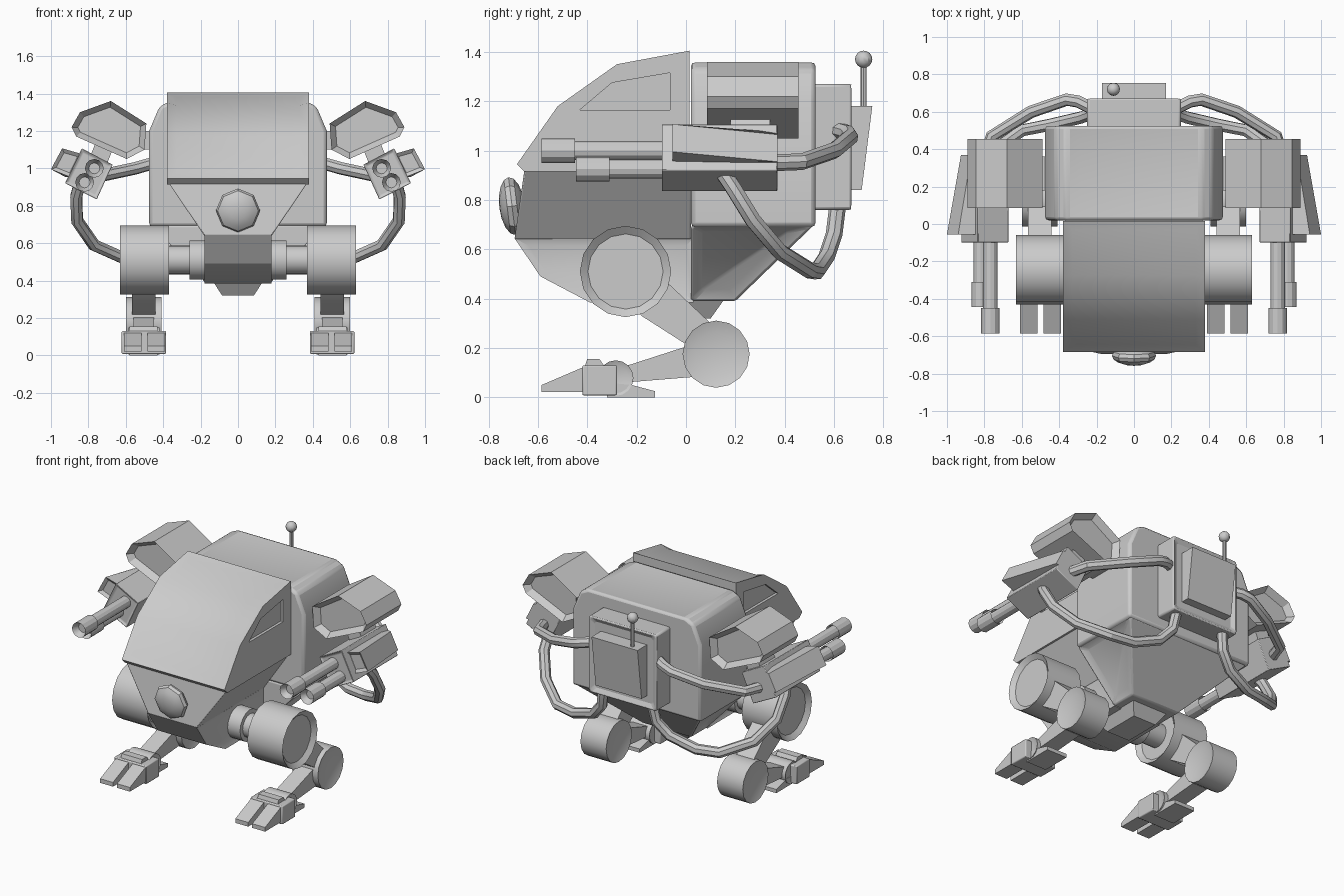
import bpy, bmesh, math
from mathutils import Vector, Matrix

if "Cube" in bpy.data.objects:
    bpy.data.objects.remove(bpy.data.objects["Cube"])

grey = bpy.data.materials.new("plain_grey")
grey.use_nodes = True
grey.diffuse_color = (0.6, 0.6, 0.6, 1)
grey.node_tree.nodes["Principled BSDF"].inputs["Base Color"].default_value = (0.6, 0.6, 0.6, 1)


def finish(name, bm, mirror=False, bevel=0):
    bmesh.ops.recalc_face_normals(bm, faces=bm.faces)
    mesh = bpy.data.meshes.new(name)
    bm.to_mesh(mesh)
    bm.free()
    mesh.materials.append(grey)
    ob = bpy.data.objects.new(name, mesh)
    bpy.context.collection.objects.link(ob)
    if bevel:
        mod = ob.modifiers.new("bevel", 'BEVEL')
        mod.width, mod.segments, mod.limit_method = bevel, 2, 'ANGLE'
    if mirror:
        ob.modifiers.new("mirror", 'MIRROR')
    return ob


def panel(bm, rule, width, depth):
    """Sink an inset panel into the faces whose normal passes the rule."""
    bmesh.ops.recalc_face_normals(bm, faces=bm.faces)
    bm.normal_update()
    faces = [f for f in bm.faces if rule(f.normal)]
    bmesh.ops.inset_region(bm, faces=faces, thickness=width, depth=-depth, use_even_offset=True)


def loft(name, ring_a, ring_b, mirror=False, bevel=0, panels=()):
    """Solid between two matching rings of 3D points."""
    bm = bmesh.new()
    a = [bm.verts.new(p) for p in ring_a]
    b = [bm.verts.new(p) for p in ring_b]
    bm.faces.new(a)
    bm.faces.new(b)
    for i in range(len(a)):
        j = (i + 1) % len(a)
        bm.faces.new((a[i], a[j], b[j], b[i]))
    for rule, width, depth in panels:
        panel(bm, rule, width, depth)
    return finish(name, bm, mirror, bevel)


def along_x(name, pts, x0, x1, **kw):
    return loft(name, [(x0, y, z) for y, z in pts], [(x1, y, z) for y, z in pts], **kw)


def along_y(name, pts, y0, y1, **kw):
    return loft(name, [(x, y0, z) for x, z in pts], [(x, y1, z) for x, z in pts], **kw)


def box(name, x0, x1, y0, y1, z0, z1, **kw):
    return along_x(name, [(y0, z0), (y1, z0), (y1, z1), (y0, z1)], x0, x1, **kw)


def rect(half, y0, y1, z):
    return [(-half, y0, z), (half, y0, z), (half, y1, z), (-half, y1, z)]


def cylinder(name, p, q, r, sides=16, mirror=True, rim=0, sink=0.02):
    p, q = Vector(p), Vector(q)
    d = q - p
    place = Matrix.Translation((p + q) / 2) @ d.to_track_quat('Z', 'Y').to_matrix().to_4x4()
    bm = bmesh.new()
    bmesh.ops.create_cone(bm, cap_ends=True, segments=sides, radius1=r, radius2=r,
                          depth=d.length, matrix=place)
    if rim:
        panel(bm, lambda n: abs(n.dot(d.normalized())) > 0.9, rim, sink)
    return finish(name, bm, mirror)


def ball(name, centre, scale, sides, rings, turn=0):
    place = (Matrix.Translation(centre) @ Matrix.Rotation(turn, 4, 'X')
             @ Matrix.Diagonal((*scale, 1)))
    bm = bmesh.new()
    bmesh.ops.create_uvsphere(bm, u_segments=sides, v_segments=rings, radius=1, matrix=place)
    return finish(name, bm)


def hose(name, pts, r):
    cu = bpy.data.curves.new(name, 'CURVE')
    cu.dimensions, cu.bevel_depth, cu.bevel_resolution = '3D', r, 2
    cu.use_fill_caps = True
    sp = cu.splines.new('POLY')
    sp.points.add(len(pts) - 1)
    for point, co in zip(sp.points, pts):
        point.co = (*co, 1)
    tmp = bpy.data.objects.new(name, cu)
    bpy.context.collection.objects.link(tmp)
    bpy.context.view_layer.update()
    mesh = bpy.data.meshes.new_from_object(
        tmp.evaluated_get(bpy.context.evaluated_depsgraph_get()))
    bm = bmesh.new()
    bm.from_mesh(mesh)
    bpy.data.objects.remove(tmp)
    finish(name, bm, mirror=True)


# Cockpit: canopy with sunken windscreen and side windows
canopy = along_x("canopy", [(0.015, 1.405), (-0.28, 1.35), (-0.52, 1.18), (-0.685, 0.945),
                            (-0.655, 0.915), (0.015, 0.915)], -0.38, 0.38,
                 panels=[(lambda n: n.z > 0.3, 0.05, 0.015)])
cutter = along_x("window_cutter", [(-0.43, 1.165), (-0.3, 1.275), (-0.065, 1.315), (-0.065, 1.165)],
                 0.362, 0.45, mirror=True)
cutter.hide_render = True
cutter.hide_set(True)
cut = canopy.modifiers.new("windows", 'BOOLEAN')
cut.object, cut.operation, cut.solver = cutter, 'DIFFERENCE', 'EXACT'

# Nose section, chin and keel
loft("nose_hull", rect(0.37, -0.655, 0.02, 0.92), rect(0.18, -0.695, 0.02, 0.64), bevel=0.006)
along_x("chin", [(-0.695, 0.645), (-0.59, 0.49), (-0.39, 0.385), (0.03, 0.385), (0.03, 0.645)],
        -0.18, 0.18, panels=[(lambda n: abs(n.x) > 0.9, 0.03, 0.012)])
loft("keel", rect(0.13, -0.2, 0.15, 0.39), rect(0.085, -0.15, 0.1, 0.32))
ball("nose_lens", (0, -0.705, 0.775), (0.118, 0.118, 0.052), 8, 8, math.radians(97))

# Rear body with roof panel, and the tapered hull below it
half = [(0.475, 0.69), (0.475, 1.2), (0.42, 1.33), (0.36, 1.36)]
along_y("rear_body", half + [(-x, z) for x, z in reversed(half)], 0.02, 0.525, bevel=0.018,
        panels=[(lambda n: n.z > 0.95, 0.07, 0.015)])
loft("rear_hull", rect(0.465, 0.02, 0.515, 0.695), rect(0.18, 0.02, 0.2, 0.39), bevel=0.01,
     panels=[(lambda n: n.x > 0.4, 0.045, 0.02), (lambda n: n.x < -0.4, 0.045, 0.02)])

# Backpack and aerial
box("backpack", -0.25, 0.25, 0.5, 0.675, 0.76, 1.27, bevel=0.012,
    panels=[(lambda n: n.y > 0.9, 0.035, 0.02)])
along_x("backpack_plate", [(0.64, 0.84), (0.712, 0.84), (0.755, 1.18), (0.64, 1.18)], -0.17, 0.17)
cylinder("aerial_rod", (-0.11, 0.72, 1.15), (-0.11, 0.72, 1.36), 0.012, 8, mirror=False)
ball("aerial_tip", (-0.11, 0.72, 1.37), (0.035,) * 3, 12, 8)

# Shoulder pods and their mounts
along_y("shoulder_pod", [(0.68, 1.36), (0.845, 1.30), (0.89, 1.22), (0.865, 1.17),
                         (0.595, 1.05), (0.5, 1.10), (0.49, 1.24)], 0.085, 0.455, mirror=True,
        panels=[(lambda n: n.y > 0.9, 0.03, 0.04), (lambda n: n.y < -0.9, 0.03, 0.04)])
box("pod_mount", 0.45, 0.56, 0.18, 0.36, 1.1, 1.2, mirror=True)
along_y("gun_mount", [(0.71, 1.0), (0.8, 1.04), (0.76, 1.14), (0.67, 1.1)], 0.18, 0.34, mirror=True)

# Twin guns
along_y("gun_body", [(0.925, 0.92), (0.835, 1.107), (0.67, 1.02), (0.755, 0.834)],
        -0.1, 0.37, mirror=True, bevel=0.004,
        panels=[(lambda n: n.y < -0.9, 0.015, 0.01)])
inner = [(0.83, 1.075), (0.89, 0.95)]
loft("gun_fin", [(x, -0.055, z) for x, z in [(1.0, 0.995), (0.94, 1.107)] + inner],
     [(x, 0.37, z) for x, z in [(0.925, 0.955), (0.87, 1.065)] + inner], mirror=True,
     panels=[(lambda n: n.y < -0.9, 0.02, 0.015)])
for label, x, z, tip in (("upper", 0.768, 1.0, -0.585), ("lower", 0.82, 0.925, -0.445)):
    cylinder(label + "_barrel", (x, tip + 0.1, z), (x, -0.08, z), 0.038, 12)
    cylinder(label + "_muzzle", (x, tip, z), (x, tip + 0.135, z), 0.05, 12, rim=0.02, sink=0.04)

# Hoses from guns to backpack
hose("upper_hose", [(0.8, 0.34, 0.95), (0.76, 0.47, 0.955), (0.55, 0.6, 1.0),
                    (0.36, 0.665, 1.055), (0.3, 0.655, 1.07), (0.23, 0.62, 1.08)], 0.034)
hose("lower_hose", [(0.84, 0.13, 0.94), (0.865, 0.19, 0.85), (0.86, 0.27, 0.72),
                    (0.77, 0.38, 0.59), (0.6, 0.5, 0.515), (0.45, 0.53, 0.51),
                    (0.28, 0.57, 0.57), (0.2, 0.6, 0.66), (0.18, 0.615, 0.78)], 0.034)

# Hips and thighs
hip = (-0.245, 0.51)
cylinder("hip_collar", (0.15, *hip), (0.26, *hip), 0.105)
cylinder("hip_axle", (0.2, *hip), (0.4, *hip), 0.077)
cylinder("hip_drum", (0.37, *hip), (0.63, *hip), 0.185, rim=0.032, sink=0.025)
along_x("thigh", [(-0.16, 0.55), (-0.07, 0.46), (0.1, 0.3), (0.0, 0.215), (-0.18, 0.33),
                  (-0.25, 0.42)], 0.44, 0.568, mirror=True)

# Knees and shins
knee = (0.122, 0.175)
cylinder("knee_drum", (0.41, *knee), (0.6, *knee), 0.136, rim=0.045, sink=0.015)
along_x("shin", [(0.06, 0.225), (0.06, 0.085), (-0.25, 0.06), (-0.25, 0.125)],
        0.45, 0.56, mirror=True)

# Feet with two toes and a heel spur
cylinder("ankle", (0.42, -0.285, 0.078), (0.585, -0.285, 0.078), 0.072, rim=0.02, sink=0.01)
box("foot_block", 0.385, 0.622, -0.42, -0.28, 0.008, 0.13, mirror=True, bevel=0.006)
along_x("foot_cap", [(-0.41, 0.125), (-0.4, 0.155), (-0.35, 0.155), (-0.33, 0.125)],
        0.43, 0.58, mirror=True)
along_x("heel", [(-0.32, 0.0), (-0.125, 0.0), (-0.125, 0.025), (-0.22, 0.05), (-0.32, 0.06)],
        0.43, 0.58, mirror=True)
for label, x in (("inner", 0.39), ("outer", 0.515)):
    along_x(label + "_toe", [(-0.585, 0.022), (-0.585, 0.05), (-0.41, 0.125), (-0.41, 0.022)],
            x, x + 0.095, mirror=True)

# Smooth the round parts, keep edges sharp
bpy.ops.object.select_all(action='DESELECT')
for ob in bpy.context.collection.objects:
    if ob.type == 'MESH' and grey.name in ob.data.materials and not ob.hide_render:
        ob.select_set(True)
        bpy.context.view_layer.objects.active = ob
bpy.ops.object.shade_smooth_by_angle(angle=math.radians(28))
